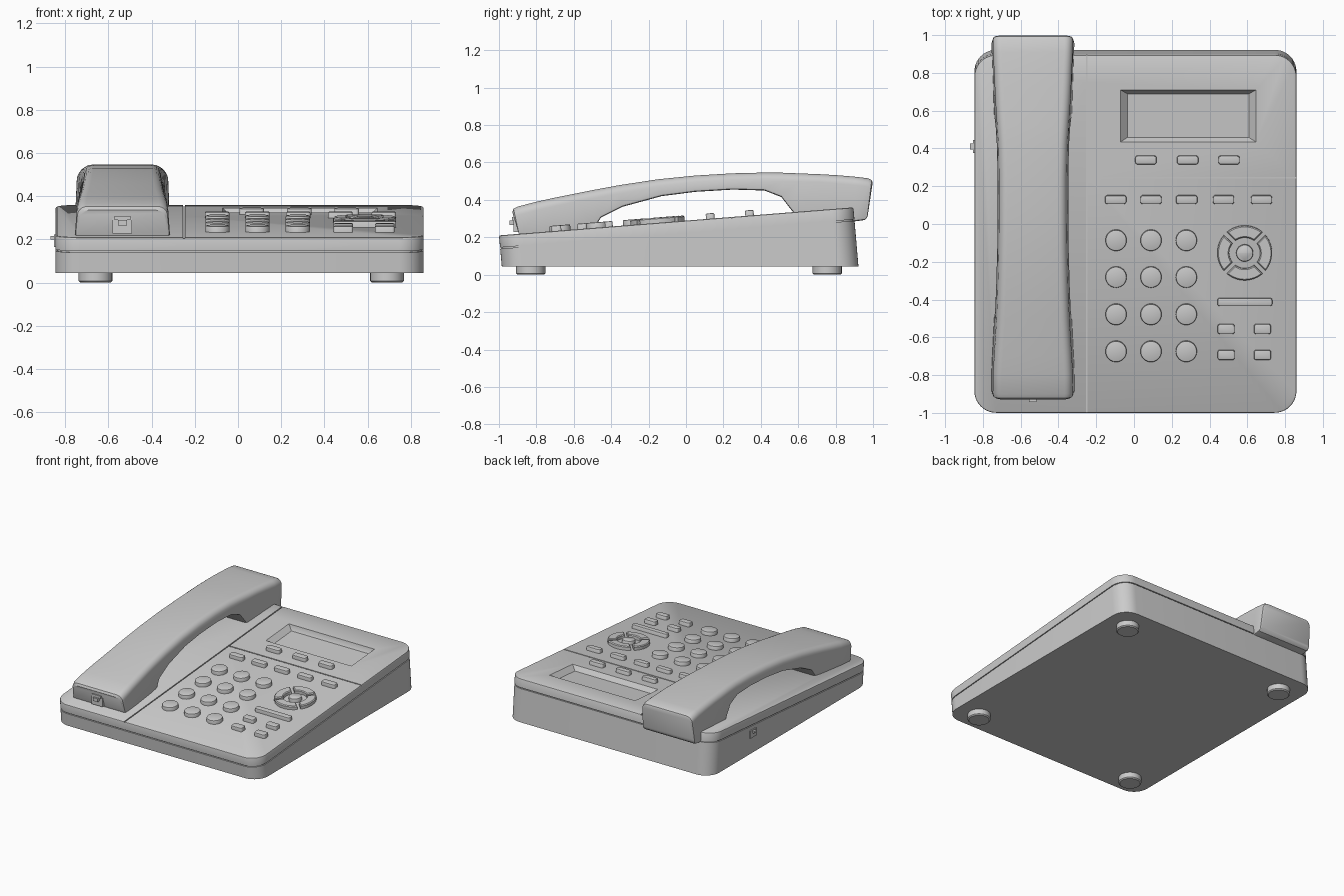
import bpy, bmesh
from math import pi, sin, cos, atan
from mathutils import Matrix, Vector

if "Cube" in bpy.data.objects:
    bpy.data.objects.remove(bpy.data.objects["Cube"])

SLOPE = 0.15 / 1.895


def surf(y):
    return 0.21 + SLOPE * (y + 1)


def tilt(x, y):
    """Frame lying on the sloped top surface."""
    return Matrix.Translation((x, y, surf(y))) @ Matrix.Rotation(atan(SLOPE), 4, 'X')


def loft(name, rings, mat=Matrix()):
    """Skin a list of equal-length closed rings and cap both ends."""
    bm = bmesh.new()
    vs = [[bm.verts.new(mat @ Vector(p)) for p in r] for r in rings]
    n = len(rings[0])
    for a, b in zip(vs, vs[1:]):
        for i in range(n):
            j = (i + 1) % n
            bm.faces.new((a[i], a[j], b[j], b[i]))
    bm.faces.new(vs[0][::-1])
    bm.faces.new(vs[-1])
    bmesh.ops.recalc_face_normals(bm, faces=bm.faces)
    me = bpy.data.meshes.new(name)
    bm.to_mesh(me)
    bm.free()
    ob = bpy.data.objects.new(name, me)
    bpy.context.collection.objects.link(ob)
    return ob


def rrect(x0, x1, y0, y1, r, n=8):
    """Rounded rectangle outline, counter-clockwise."""
    pts = []
    for k, (cx, cy) in enumerate([(x1 - r, y1 - r), (x0 + r, y1 - r),
                                  (x0 + r, y0 + r), (x1 - r, y0 + r)]):
        for i in range(n + 1):
            a = pi / 2 * (k + i / n) * 1.0
            if r > 0:
                pts.append((cx + r * cos(a), cy + r * sin(a)))
    return pts


def box(name, x0, x1, y0, y1, z0, z1, mat=Matrix()):
    q = [(x0, y0), (x1, y0), (x1, y1), (x0, y1)]
    return loft(name, [[(x, y, z) for x, y in q] for z in (z0, z1)], mat)


def button(name, x, y, w, h, r, top=0.029, n=5):
    rings = []
    for ins, z in [(0, -0.01), (0, top - 0.006), (0.002, top - 0.002), (0.007, top)]:
        o = rrect(-w / 2 + ins, w / 2 - ins, -h / 2 + ins, h / 2 - ins, r - ins * 0.99 - 1e-4, n)
        rings.append([(a, b, z) for a, b in o])
    return loft(name, rings, tilt(x, y))


# Base: wedge-shaped shell with a seam groove below the top edge
def base_ring(drop, ins, flat=False):
    zf = 0.045 if flat else 0.21 - drop
    zb = 0.045 if flat else 0.36 - drop
    y0 = -0.985 - 0.015 * (zf - 0.045) / 0.165 + ins
    y1 = 0.922 - 0.027 * (zb - 0.045) / 0.315 - ins
    return [(x, y, 0.045 if flat else surf(y) - drop)
            for x, y in rrect(-0.845 + ins, 0.86 - ins, y0, y1, 0.115 - ins, 10)]


base = loft("base", [base_ring(0, 0, True), base_ring(0.072, 0), base_ring(0.072, 0.008),
                     base_ring(0.065, 0.008), base_ring(0.065, 0), base_ring(0.008, 0),
                     base_ring(0.003, 0.002), base_ring(0, 0.007)])

# Cutters: display recess with sloped walls and thin panel seams
recess = [[(x, y, z) for x, y in ((-a, -b), (a, -b), (a, b2), (-a, b2))]
          for a, b, b2, z in ((0.322, 0.117, 0.115, -0.035), (0.358, 0.138, 0.138, 0),
                              (0.358, 0.138, 0.138, 0.05))]
cutters = [loft("display_cutter", recess, tilt(0.287, 0.572)),
           box("cradle_seam_cutter", -0.004, 0.004, -1.1, 1.1, -0.007, 0.03, tilt(-0.25, 0)),
           box("panel_seam_cutter", -0.25, 1.0, -0.004, 0.004, -0.006, 0.04, tilt(0, 0.245))]
bpy.context.view_layer.objects.active = base
for c in cutters:
    m = base.modifiers.new(c.name, 'BOOLEAN')
    m.operation, m.solver, m.object = 'DIFFERENCE', 'EXACT', c
    bpy.ops.object.modifier_apply(modifier=m.name)
for c in cutters:
    bpy.data.objects.remove(c)

# Feet
for x in (-0.66, 0.69):
    for y in (-0.83, 0.755):
        rings = [[(x + r * cos(2 * pi * i / 32), y + r * sin(2 * pi * i / 32), z) for i in range(32)]
                 for r, z in ((0.07, 0), (0.078, 0.007), (0.078, 0.05))]
        loft("foot", rings)

# Round number keys
for y in (-0.085, -0.28, -0.477, -0.673):
    for x in (-0.095, 0.09, 0.277):
        button("number_key", x, y, 0.112, 0.112, 0.056, n=8)

# Rectangular keys
for x in (0.063, 0.284, 0.503):
    button("soft_key", x, 0.34, 0.113, 0.046, 0.014)
for x in (-0.097, 0.09, 0.279, 0.474, 0.675):
    button("line_key", x, 0.13, 0.113, 0.046, 0.014)
for x in (0.488, 0.68):
    for y in (-0.555, -0.692):
        button("function_key", x, y, 0.09, 0.052, 0.012)
button("volume_bar", 0.587, -0.412, 0.29, 0.042, 0.012)

# Navigation cluster: four ring sectors round a centre key
NAV = (0.586, -0.152)
button("centre_key", *NAV, 0.09, 0.09, 0.0455, n=8)
for k in range(4):
    rings = []
    for ins, z in ((0, -0.01), (0, 0.022), (0.006, 0.028)):
        ring = []
        for r, s in ((0.145 - ins, 1), (0.082 + ins, -1)):
            half = pi / 4 - (0.011 + ins) / r
            for i in range(13):
                a = k * pi / 2 + s * half * (i / 6 - 1)
                ring.append((r * cos(a), r * sin(a), z))
        rings.append(ring)
    loft("navigation_key", rings, tilt(*NAV))

# Handset: slanted sections (top y, z, bottom y, z, half width)
STATIONS = [
    (-.929, .335, -.895, .222, .208), (-.922, .352, -.892, .214, .216),
    (-.9, .364, -.88, .21, .22), (-.8, .39, -.75, .215, .218),
    (-.7, .412, -.62, .22, .212), (-.6, .432, -.49, .25, .205),
    (-.5, .452, -.455, .305, .2), (-.36, .478, -.34, .363, .195),
    (-.15, .51, -.13, .42, .189), (.05, .53, .05, .443, .187),
    (.25, .542, .25, .455, .187), (.42, .546, .42, .45, .191),
    (.52, .545, .51, .415, .197), (.62, .541, .56, .35, .203),
    (.72, .537, .6, .3, .208), (.82, .531, .75, .285, .213),
    (.91, .523, .9, .285, .218), (.975, .515, .955, .292, .219),
    (.993, .505, .968, .304, .216), (.998, .492, .972, .318, .208)]
rings = []
for ty, tz, by, bz, w in STATIONS:
    bot, top = Vector((by, bz)), Vector((ty, tz))
    length = (top - bot).length
    side = [(0.012, 0), (0.003, 0.004 / length), (0, 0.013 / length)]
    R = 0.045
    for i in range(7):
        a = pi / 2 * i / 6
        side.append((0.007 + R * (1 - cos(a)), 1 - R * (1 - sin(a)) / length))
    ring = []
    for s, pts in ((1, side), (-1, side[::-1])):
        for ins, v in pts:
            p = bot.lerp(top, v)
            ring.append((-0.535 + s * (w - ins), p.x, p.y))
    rings.append(ring)
loft("handset", rings)

# Cord sockets on the handset end and the left side of the base
box("handset_socket", -0.58, -0.49, -0.922, -0.87, 0.228, 0.298)
box("handset_socket_lip", -0.572, -0.498, -0.929, -0.87, 0.29, 0.308)
box("handset_socket_tab", -0.555, -0.515, -0.943, -0.87, 0.265, 0.29)
box("side_socket", -0.853, -0.82, 0.375, 0.445, 0.165, 0.222)
box("side_socket_tab", -0.868, -0.82, 0.395, 0.425, 0.2, 0.216)

# Smooth shading with crisp edges
for ob in bpy.context.scene.objects:
    ob.select_set(True)
bpy.context.view_layer.objects.active = base
bpy.ops.object.shade_smooth_by_angle(angle=0.6)
